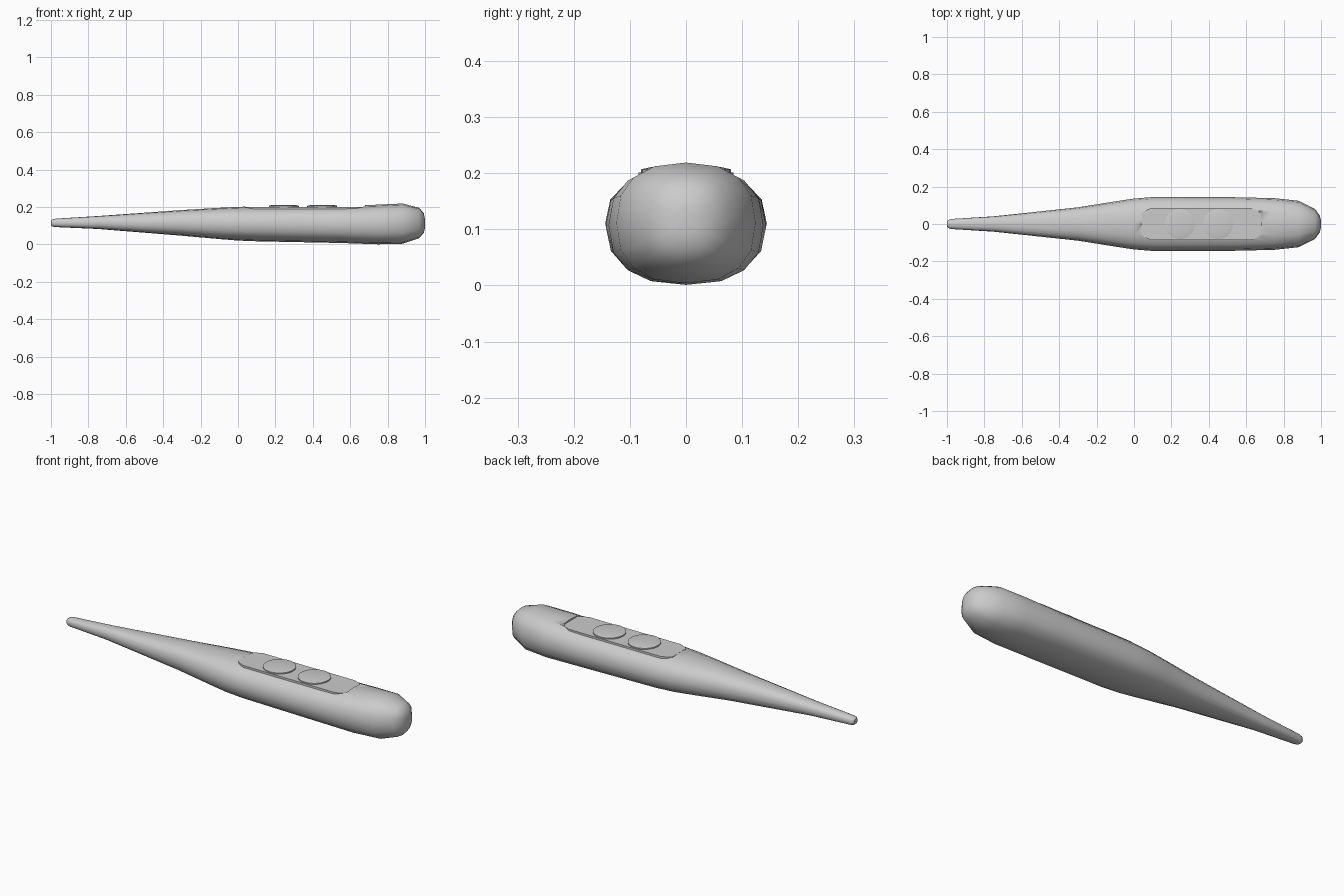
import bpy, bmesh, math

if "Cube" in bpy.data.objects:
    bpy.data.objects.remove(bpy.data.objects["Cube"])

def make(name, bm, angle=35):
    bmesh.ops.recalc_face_normals(bm, faces=bm.faces)
    me = bpy.data.meshes.new(name)
    bm.to_mesh(me)
    bm.free()
    ob = bpy.data.objects.new(name, me)
    bpy.context.collection.objects.link(ob)
    bpy.ops.object.select_all(action='DESELECT')
    ob.select_set(True)
    bpy.context.view_layer.objects.active = ob
    bpy.ops.object.shade_smooth_by_angle(angle=math.radians(angle))
    return ob

def loft(name, rings, angle=35):
    bm = bmesh.new()
    loops = [[bm.verts.new(p) for p in r] for r in rings]
    n = len(loops[0])
    for a, b in zip(loops, loops[1:]):
        for i in range(n):
            j = (i + 1) % n
            bm.faces.new((a[i], a[j], b[j], b[i]))
    bm.faces.new(loops[0])
    bm.faces.new(loops[-1])
    return make(name, bm, angle)

def spow(v, e=0.82):
    return math.copysign(abs(v) ** e, v)

def section(x, hy, zb, zt, n=16):
    # squarish oval section across the body
    cz, hz = (zb + zt) / 2, (zt - zb) / 2
    return [(x, hy * spow(math.cos(2 * math.pi * i / n)),
             cz + hz * spow(math.sin(2 * math.pi * i / n))) for i in range(n)]

# Tapered body: x, half width, bottom, top
stations = [(-1.0, .014, .102, .128), (-.993, .022, .096, .134), (-.975, .027, .093, .138),
            (-.75, .041, .083, .152), (-.3, .089, .047, .184), (-.1, .121, .029, .196),
            (0, .136, .021, .201), (.1, .144, .017, .204), (.55, .143, .008, .205),
            (.75, .138, .001, .213), (.88, .124, .004, .219), (.968, .080, .033, .196),
            (.993, .045, .062, .168), (1.0, .018, .09, .135)]
body = loft("body", [section(*s) for s in stations])

# Outline of the control panel, corners clipped at both ends
half = [(.04, .055), (.055, .07), (.09, .085), (.63, .085), (.665, .07), (.68, .055)]
outline = half + [(x, -y) for x, y in reversed(half)]

def slab(name, z0, z1):
    return loft(name, [[(x, y, z) for x, y in outline] for z in (z0, z1)], 30)

# Recess for the panel
cutter = slab("panel_cutter", .2, .3)
cutter.hide_render = True
cutter.hide_viewport = True
cut = body.modifiers.new("recess", 'BOOLEAN')
cut.operation = 'DIFFERENCE'
cut.solver = 'EXACT'
cut.object = cutter

# Flat control panel
slab("control_panel", .15, .201)

# Two round buttons with slightly bevelled tops
for i, cx in enumerate((.245, .45)):
    rings = [[(cx + r * math.cos(2 * math.pi * k / 32), r * math.sin(2 * math.pi * k / 32), z)
              for k in range(32)] for r, z in ((.08, .19), (.08, .207), (.062, .211))]
    loft("button_%d" % (i + 1), rings, 30)
